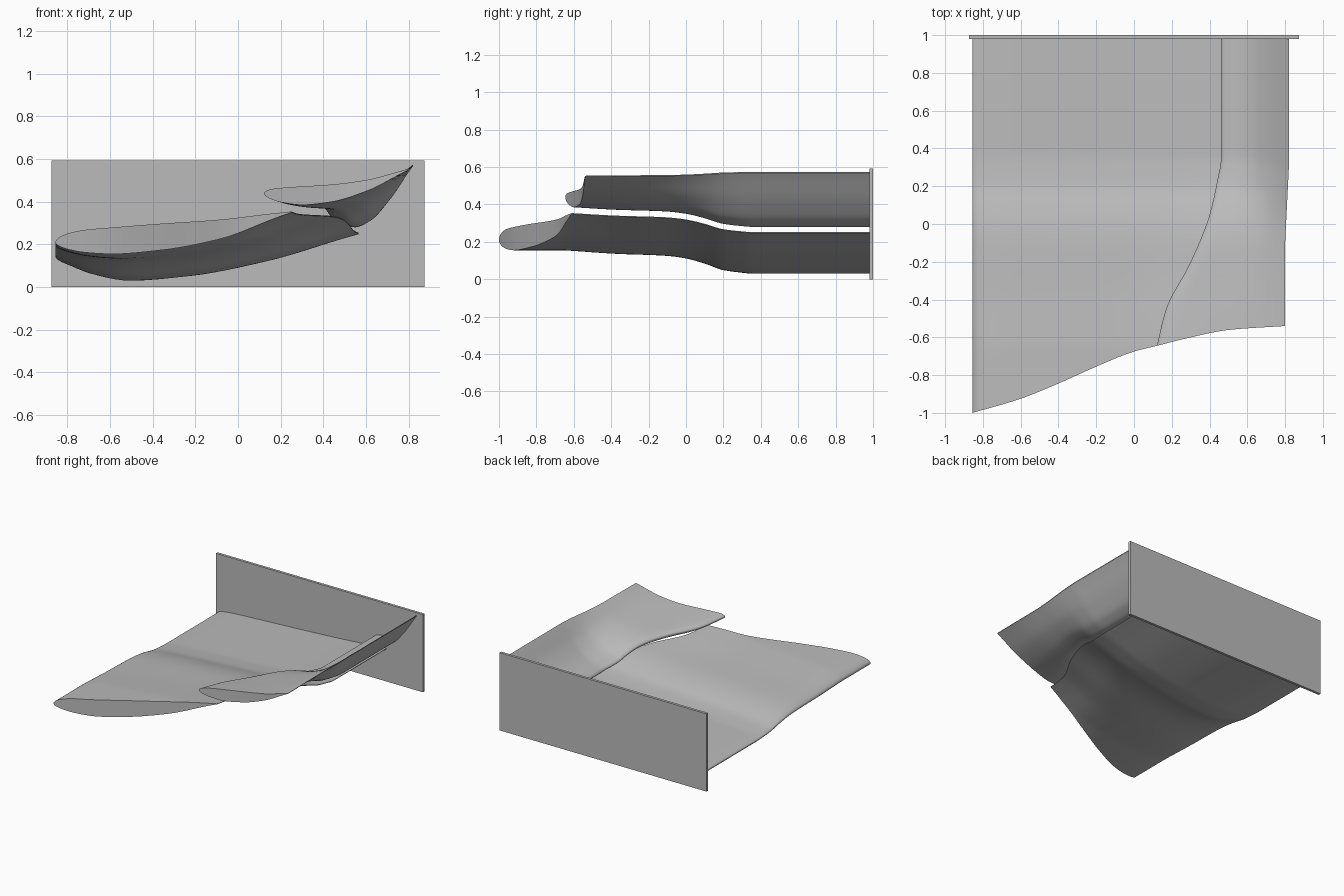
import bpy, bmesh, math

default_cube = bpy.data.objects.get("Cube")
if default_cube:
    bpy.data.objects.remove(default_cube, do_unlink=True)

grey = bpy.data.materials.new("plain grey")
grey.use_nodes = True
colour = (0.5, 0.5, 0.5, 1)
grey.diffuse_color = colour
grey.node_tree.nodes["Principled BSDF"].inputs["Base Color"].default_value = colour


def smooth_curve(keys, values):
    """Return a smooth function through the keys without overshoot."""
    n = len(keys)
    steps = [(values[i + 1] - values[i]) / (keys[i + 1] - keys[i]) for i in range(n - 1)]
    slopes = [steps[0]]
    for a, b in zip(steps, steps[1:]):
        slopes.append(2 * a * b / (a + b) if a * b > 0 else 0)
    slopes.append(steps[-1])

    def evaluate(k):
        k = min(max(k, keys[0]), keys[-1])
        i = max(j for j in range(n - 1) if keys[j] <= k)
        width = keys[i + 1] - keys[i]
        t = (k - keys[i]) / width
        return ((1 + 2 * t) * (1 - t) ** 2 * values[i] + t * (1 - t) ** 2 * width * slopes[i]
                + t * t * (3 - 2 * t) * values[i + 1] + t * t * (t - 1) * width * slopes[i + 1])
    return evaluate


# Shared layout: swept free end, rise along the span, chord stations
free_end = smooth_curve([-.855, -.6, -.39, -.2, 0, .12, .25, .5, .8],
                        [-1, -.925, -.84, -.755, -.675, -.645, -.61, -.56, -.54])
rise = smooth_curve([-.65, -.35, -.2, -.1, 0, .1, .2, .34],
                    [1, .84, .8, .76, .65, .43, .15, 0])
span_keys = [-.65, -.45, -.2, .05, .32]
chord_keys = [math.sqrt(u) for u in (0, .05, .12, .25, .45, .7, 1)]
ROOT_Y = 0.985
CHORD_STEPS, SPAN_STEPS = 36, 60


def build_wing(name, lead, trail, root_top, root_bottom, tip_top, tip_bottom):
    """Loft an aerofoil from the plate to the swept free end."""
    surfaces = [(smooth_curve(chord_keys, r), smooth_curve(chord_keys, t))
                for r, t in ((root_top, tip_top), (root_bottom, tip_bottom))]
    bm = bmesh.new()
    rings = []
    loop = [(0, i) for i in range(CHORD_STEPS, -1, -1)]
    loop += [(1, i) for i in range(1, CHORD_STEPS + 1)]
    for j in range(SPAN_STEPS + 1):
        ring = []
        for side, i in loop:
            s = i / CHORD_STEPS
            u = s * s
            end_x = lead(-1) + u * (trail(-1) - lead(-1))
            y = ROOT_Y + (free_end(end_x) - ROOT_Y) * j / SPAN_STEPS
            x = lead(y) + u * (trail(y) - lead(y))
            root, tip = surfaces[side]
            z = root(s) + rise(y) * (tip(s) - root(s))
            ring.append(bm.verts.new((x, y, z)))
        rings.append(ring)
    count = len(loop)
    for a, b in zip(rings, rings[1:]):
        for i in range(count):
            k = (i + 1) % count
            bm.faces.new((a[i], a[k], b[k], b[i]))
    # Close both ends with strips between the upper and lower skins
    for ring in (rings[0], rings[-1]):
        for i in range(CHORD_STEPS):
            corners = [ring[i], ring[i + 1], ring[-2 - i], ring[-1 - i]]
            bm.faces.new(list(dict.fromkeys(corners)))
    bmesh.ops.recalc_face_normals(bm, faces=bm.faces)
    finish(name, bm)


def finish(name, bm):
    mesh = bpy.data.meshes.new(name)
    bm.to_mesh(mesh)
    bm.free()
    mesh.materials.append(grey)
    obj = bpy.data.objects.new(name, mesh)
    bpy.context.collection.objects.link(obj)
    bpy.ops.object.select_all(action='DESELECT')
    obj.select_set(True)
    bpy.context.view_layer.objects.active = obj
    bpy.ops.object.shade_smooth_by_angle(angle=math.radians(35))


# Lower main wing
build_wing(
    "main_wing",
    lambda y: -.855,
    smooth_curve(span_keys, [.245, .28, .41, .505, .565]),
    [.145, .168, .176, .186, .2, .22, .252],
    [.145, .1, .062, .03, .053, .122, .248],
    [.21, .25, .267, .28, .297, .316, .356],
    [.21, .178, .163, .155, .173, .225, .352])

# Upper flap
build_wing(
    "upper_flap",
    smooth_curve(span_keys, [.12, .17, .3, .4, .46]),
    smooth_curve([-.1, .3], [.8, .82]),
    [.31, .33, .337, .347, .38, .45, .574],
    [.31, .295, .287, .28, .312, .41, .568],
    [.44, .46, .467, .475, .485, .505, .552],
    [.44, .412, .398, .388, .403, .452, .548])

# End plate
bm = bmesh.new()
bmesh.ops.create_cube(bm, size=1)
for v in bm.verts:
    v.co = (v.co.x * 1.745, .99 + v.co.y * .02, (v.co.z + .5) * .592)
finish("end_plate", bm)
